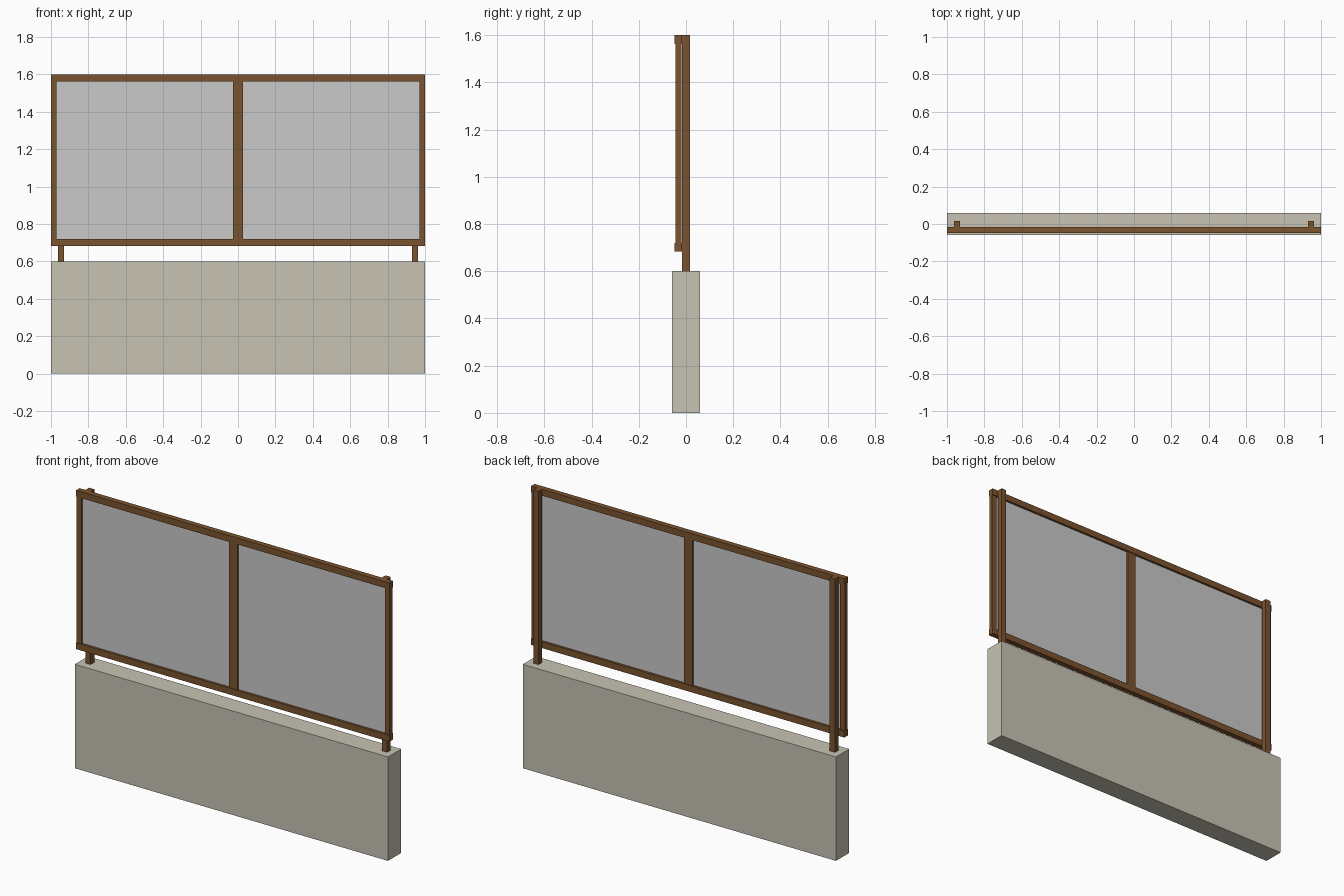
import bpy

cube = bpy.data.objects.get("Cube")
if cube:
    bpy.data.objects.remove(cube, do_unlink=True)


def material(name, srgb):
    color = [(c / 255) ** 2.2 for c in srgb] + [1.0]
    m = bpy.data.materials.new(name)
    m.use_nodes = True
    m.diffuse_color = color
    m.node_tree.nodes["Principled BSDF"].inputs["Base Color"].default_value = color
    return m


stone = material("pale stone", (198, 194, 178))
wood = material("brown wood", (122, 84, 50))
pane = material("grey pane", (200, 200, 200))


def box(name, mat, x, y, z):
    """Box spanning the given (low, high) range on each axis."""
    spans = (x, y, z)
    bpy.ops.mesh.primitive_cube_add(size=1, location=[(a + b) / 2 for a, b in spans])
    ob = bpy.context.object
    ob.name = name
    ob.scale = [b - a for a, b in spans]
    bpy.ops.object.transform_apply(location=False, rotation=False, scale=True)
    ob.data.materials.append(mat)
    return ob


# Main dimensions
BASE, TOP, LOW = 0.6, 1.6, 0.683
RAIL, STILE, MID = 0.037, 0.03, 0.028
FRONT, BACK = -0.048, -0.016
RECESS = 0.004

# Low wall
box("base_wall", stone, (-1, 1), (-0.06, 0.06), (0, BASE))

# Frame rails
box("bottom_rail", wood, (-1, 1), (FRONT, BACK), (LOW, LOW + RAIL))
box("top_rail", wood, (-1, 1), (FRONT, BACK), (TOP - RAIL, TOP))

# Upright stiles, set slightly back from the rails
inner_z = (LOW + RAIL, TOP - RAIL)
stile_y = (FRONT + RECESS, BACK - RECESS)
box("middle_stile", wood, (-MID, MID), stile_y, inner_z)

# Side stiles, panes and support posts on both sides
for side, s in (("right", -1), ("left", 1)):
    def span(a, b):
        return tuple(sorted((s * a, s * b)))
    box(side + "_stile", wood, span(1 - STILE, 1), stile_y, inner_z)
    box(side + "_pane", pane, span(MID, 1 - STILE), (-0.035, -0.029), inner_z)
    box(side + "_post", wood, span(0.93, 0.963), (BACK, 0.017), (BASE, TOP))
